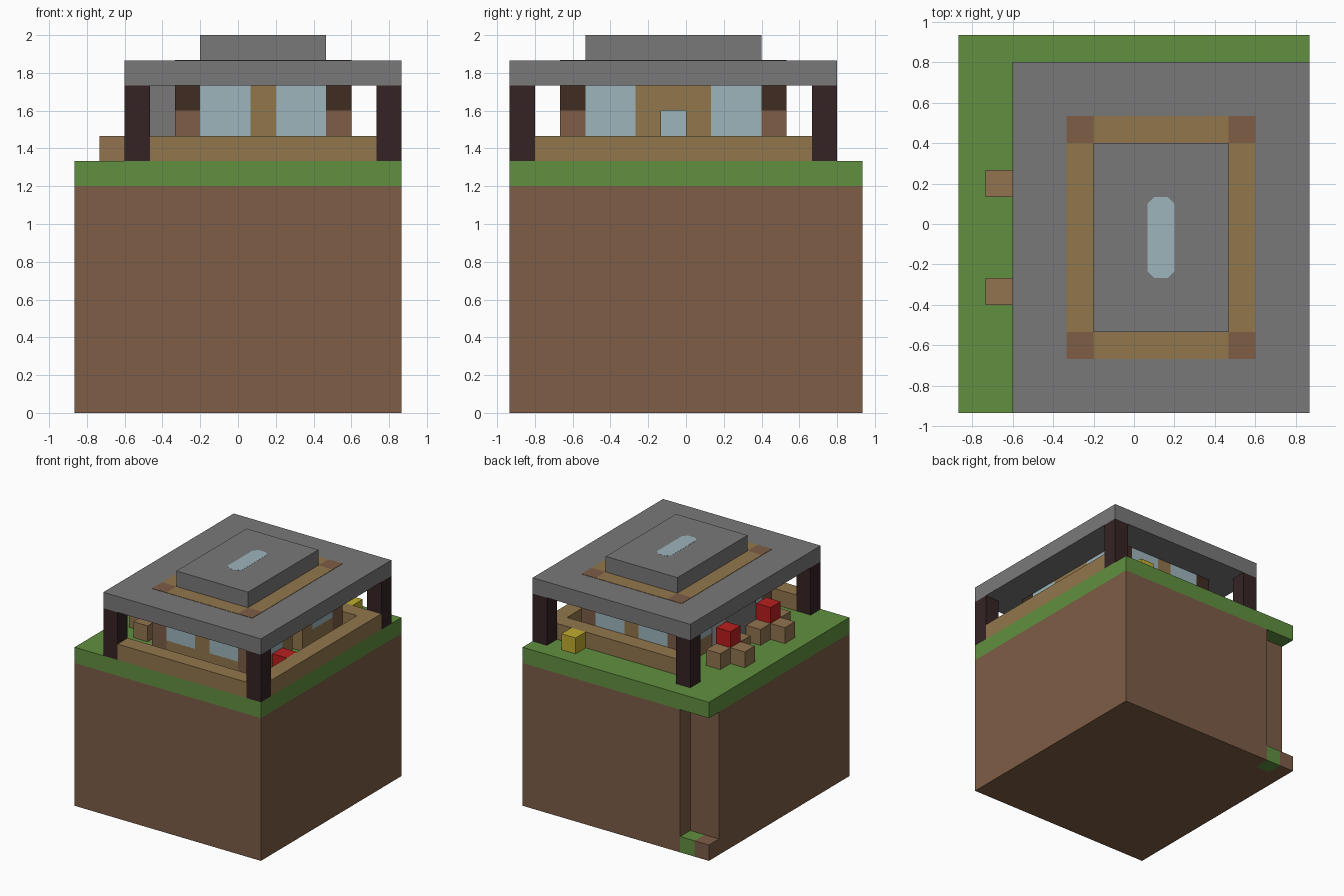
import bpy, bmesh
from mathutils import Vector

if "Cube" in bpy.data.objects:
    bpy.data.objects.remove(bpy.data.objects["Cube"], do_unlink=True)

U = 2 / 15          # one grid cell
NX, NY = 13, 14     # ground size in cells


def material(name, rgb):
    def lin(c):
        c /= 255
        return c / 12.92 if c < 0.04 else ((c + 0.055) / 1.055) ** 2.4
    col = (*[lin(c) for c in rgb], 1)
    m = bpy.data.materials.new(name)
    m.use_nodes = True
    m.diffuse_color = col
    m.node_tree.nodes["Principled BSDF"].inputs["Base Color"].default_value = col
    return m


DIRT = material("dirt brown", (125, 93, 70))
GRASS = material("grass green", (97, 144, 64))
PLANK = material("plank tan", (145, 118, 76))
CRATE = material("crate tan", (146, 116, 80))
STONE = material("stone grey", (121, 121, 121))
GLASS = material("glass blue", (157, 181, 188))
BEAM = material("beam brown", (64, 44, 34))
POST = material("post dark", (53, 35, 36))
RED = material("red", (184, 30, 30))
YELLOW = material("yellow", (192, 172, 46))


def world(i, j, k):
    return Vector(((i - NX / 2) * U, (j - NY / 2) * U, k * U))


def prism(name, outline, k0, k1, mat):
    """Extrude a plan outline given in cells from height k0 to k1."""
    bm = bmesh.new()
    base = bm.faces.new([bm.verts.new(world(i, j, k0)) for i, j in outline])
    up = bmesh.ops.extrude_face_region(bm, geom=[base])["geom"]
    bmesh.ops.translate(bm, vec=(0, 0, (k1 - k0) * U),
                        verts=[g for g in up if isinstance(g, bmesh.types.BMVert)])
    bmesh.ops.recalc_face_normals(bm, faces=bm.faces)
    me = bpy.data.meshes.new(name)
    bm.to_mesh(me)
    bm.free()
    me.materials.append(mat)
    ob = bpy.data.objects.new(name, me)
    bpy.context.collection.objects.link(ob)
    return ob


def block(name, i, j, k, mat, w=1, d=1, h=1):
    return prism(name, [(i, j), (i + w, j), (i + w, j + d), (i, j + d)], k, k + h, mat)


# Ground with a notch in the back corner
prism("dirt_body", [(0, 0), (NX, 0), (NX, NY), (2, NY), (2, NY - 1), (0, NY - 1)], 0, 9, DIRT)
block("notch_foot", 0, 13, 0, DIRT)
block("notch_grass", 1, 13, 0, GRASS)
block("grass_layer", 0, 0, 9, GRASS, NX, NY)

# Roof posts
for i in (2, 12):
    for j in (0, 12):
        block("roof_post", i, j, 10, POST, h=3)

# Low fence
block("front_fence", 3, 0, 10, PLANK, w=9)
block("side_fence", 12, 1, 10, PLANK, d=11)
block("back_fence", 3, 11, 10, PLANK, w=9)

# House corners
for i in (4, 10):
    for j in (2, 10):
        block("corner_log", i, j, 10, DIRT, h=2)
        block("corner_beam", i, j, 12, BEAM)

# Front and back walls
for j in (2, 10):
    block("wall_base", 5, j, 10, PLANK, w=5)
    block("wall_pier", 7, j, 11, PLANK, h=2)
    for i in (5, 8):
        block("window", i, j, 11, GLASS, w=2, h=2)

# Side walls, with a doorway on one side
for i in (4, 10):
    for j in (3, 8):
        block("side_wall_base", i, j, 10, PLANK, d=2)
        block("side_window", i, j, 11, GLASS, d=2, h=2)
    for j in (5, 7):
        block("door_pier", i, j, 10, PLANK, h=3)
    block("door_lintel", i, 6, 12, PLANK)
block("closed_panel", 4, 6, 10, PLANK, h=2)
block("inner_glass", 7, 5, 10, GLASS, d=3, h=3)
block("stone_chimney", 3, 5, 10, STONE, d=3, h=3)

# Roof, with the wall tops showing flush in it
block("roof_slab", 2, 0, 13, STONE, 11, 13)
block("roof_cap", 5, 3, 14, STONE, 5, 7)
T = 0.02
for j in (2, 10):
    block("roof_band", 5, j, 14, PLANK, w=5, h=T)
    for i in (4, 10):
        block("roof_corner", i, j, 14, DIRT, h=T)
for i in (4, 10):
    block("roof_side_band", i, 3, 14, PLANK, d=7, h=T)
C = 0.25
sky = [(7 + C, 5), (8 - C, 5), (8, 5 + C), (8, 8 - C),
       (8 - C, 8), (7 + C, 8), (7, 8 - C), (7, 5 + C)]
prism("skylight", sky, 15 - T, 15, GLASS).location.z = 0.001

# Crate clusters, each with a red box on top
for j in (4, 8):
    block("crate_row", 2, j - 1, 10, CRATE, d=3)
    block("crate_front", 1, j, 10, CRATE)
    block("red_box", 2, j, 11, RED)

# Loose boxes
block("red_garden_box", 11, 4, 10, RED)
block("yellow_box", 10, 12, 10, YELLOW)
